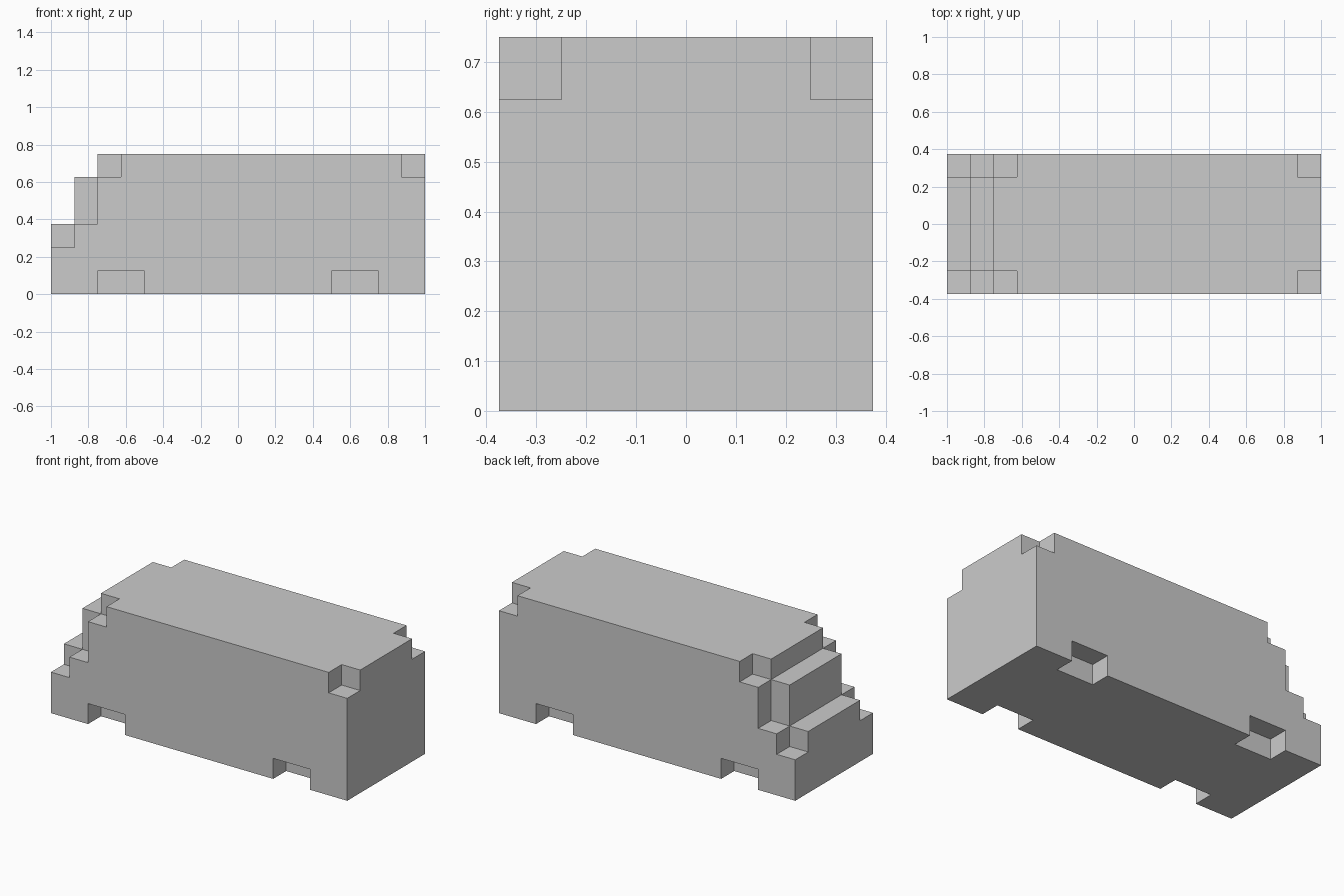
import bpy, bmesh

if "Cube" in bpy.data.objects:
    bpy.data.objects.remove(bpy.data.objects["Cube"])

def add_prism(bm, profile, y0, y1):
    """Extrude an (x, z) outline from y0 to y1."""
    face = bm.faces.new([bm.verts.new((x, y0, z)) for x, z in profile])
    ext = bmesh.ops.extrude_face_region(bm, geom=[face])
    verts = [v for v in ext["geom"] if isinstance(v, bmesh.types.BMVert)]
    bmesh.ops.translate(bm, verts=verts, vec=(0, y1 - y0, 0))

def make_object(name, bm):
    bmesh.ops.recalc_face_normals(bm, faces=bm.faces[:])
    mesh = bpy.data.meshes.new(name)
    bm.to_mesh(mesh)
    bm.free()
    obj = bpy.data.objects.new(name, mesh)
    bpy.context.collection.objects.link(obj)
    return obj

def rect(x0, x1, z0, z1):
    return [(x0, z0), (x1, z0), (x1, z1), (x0, z1)]

# Body: full-width block with a stepped end at -x
bm = bmesh.new()
add_prism(bm, [(-1, 0), (1, 0), (1, .75), (-.75, .75), (-.75, .625),
               (-.875, .625), (-.875, .375), (-1, .375)], -.375, .375)
body = make_object("body", bm)

# Cutters for both sides: stepped corners, top end corners, bottom notches
stairs = [(-1.1, .25), (-.875, .25), (-.875, .375), (-.75, .375),
          (-.75, .625), (-.625, .625), (-.625, .9), (-1.1, .9)]
cuts = [stairs, rect(.875, 1.1, .625, .9),
        rect(-.75, -.5, -.1, .125), rect(.5, .75, -.1, .125)]
bm = bmesh.new()
for side in (-1, 1):
    for profile in cuts:
        add_prism(bm, profile, side * .25, side * .5)
cutter = make_object("corner_cutter", bm)
cutter.hide_render = True

# Carve the body and drop the cutter
mod = body.modifiers.new("carve", 'BOOLEAN')
mod.operation = 'DIFFERENCE'
mod.solver = 'EXACT'
mod.object = cutter
bpy.context.view_layer.objects.active = body
body.select_set(True)
bpy.ops.object.modifier_apply(modifier=mod.name)
bpy.data.objects.remove(cutter)
